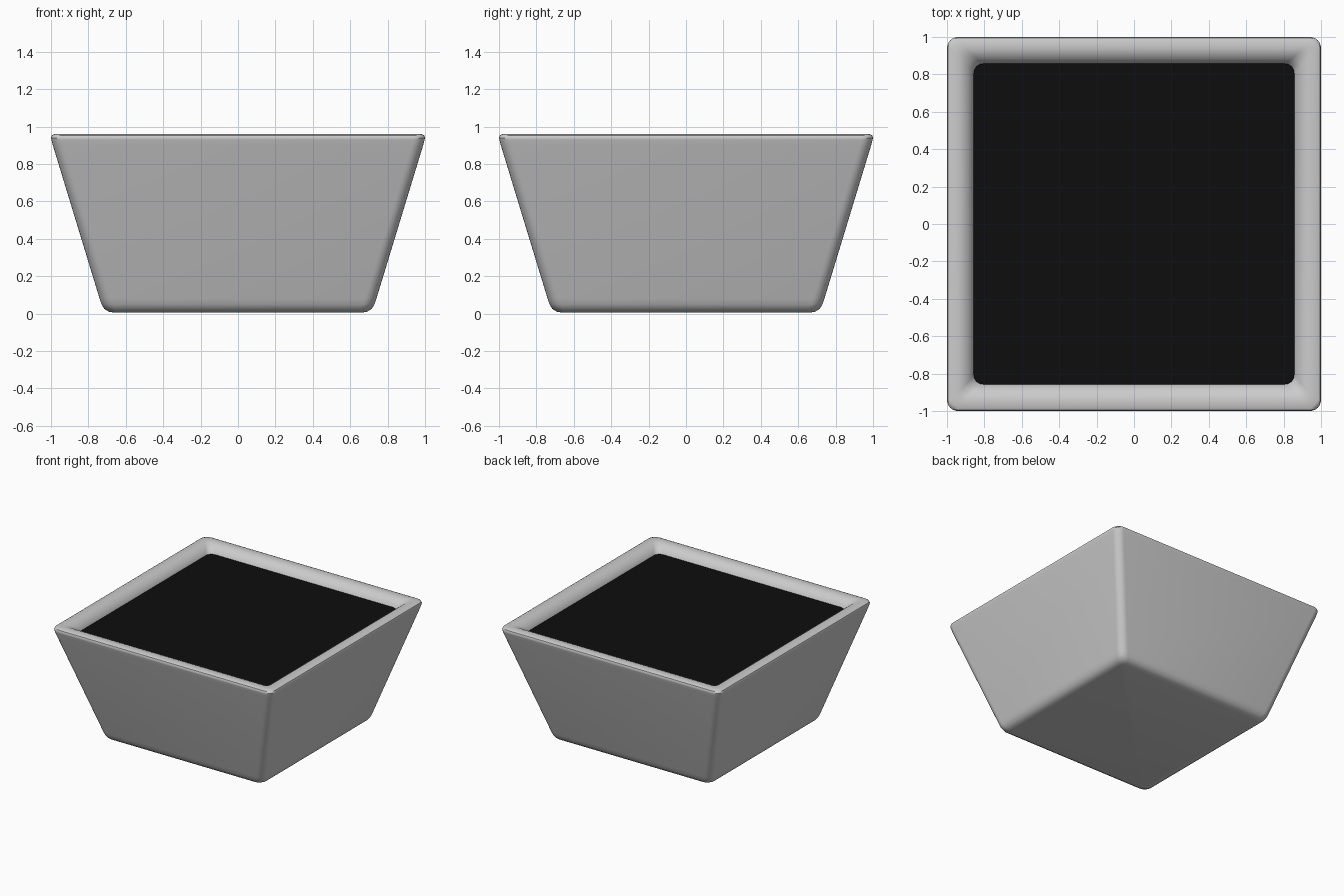
import bpy, bmesh, math

if "Cube" in bpy.data.objects:
    bpy.data.objects.remove(bpy.data.objects["Cube"])

SEG = 6  # segments per rounded corner


def ring(bm, half, z, radius):
    """Rounded-square loop of vertices at height z."""
    verts = []
    c = half - radius
    for q, (sx, sy) in enumerate([(1, 1), (-1, 1), (-1, -1), (1, -1)]):
        for i in range(SEG + 1):
            a = math.pi / 2 * (q + i / SEG)
            verts.append(bm.verts.new((sx * c + radius * math.cos(a),
                                       sy * c + radius * math.sin(a), z)))
    return verts


def loft(name, profile):
    """Closed solid through rounded-square rings of (half, z, radius)."""
    bm = bmesh.new()
    rings = [ring(bm, *p) for p in profile]
    n = len(rings[0])
    for a, b in zip(rings, rings[1:]):
        for i in range(n):
            j = (i + 1) % n
            bm.faces.new((a[i], a[j], b[j], b[i]))
    bm.faces.new(rings[0][::-1])
    bm.faces.new(rings[-1])
    bmesh.ops.recalc_face_normals(bm, faces=bm.faces)
    mesh = bpy.data.meshes.new(name)
    bm.to_mesh(mesh)
    bm.free()
    obj = bpy.data.objects.new(name, mesh)
    bpy.context.collection.objects.link(obj)
    bpy.context.view_layer.objects.active = obj
    obj.select_set(True)
    bpy.ops.object.shade_smooth_by_angle(angle=math.radians(40))
    obj.select_set(False)
    return obj


# Tapered square pot: rounded foot, sloping wall, soft rim, hollow inside
loft("planter_pot", [
    (0.66, 0.005, 0.03), (0.69, 0.010, 0.05), (0.715, 0.025, 0.06),
    (0.73, 0.05, 0.06), (0.74, 0.08, 0.06), (0.99, 0.90, 0.06),
    (0.998, 0.93, 0.06), (1.0, 0.94, 0.06), (0.995, 0.953, 0.06), (0.98, 0.96, 0.05),
    (0.935, 0.96, 0.04), (0.91, 0.952, 0.04), (0.885, 0.935, 0.04),
    (0.865, 0.91, 0.05), (0.85, 0.87, 0.05), (0.62, 0.12, 0.05)])

# Dark soil filling the pot just below the rim
soil = loft("soil", [(0.845, 0.87, 0.05), (0.857, 0.90, 0.05)])
mat = bpy.data.materials.new("dark_soil")
mat.diffuse_color = (0.004, 0.004, 0.004, 1)
mat.use_nodes = True
mat.node_tree.nodes["Principled BSDF"].inputs["Base Color"].default_value = mat.diffuse_color
soil.data.materials.append(mat)
